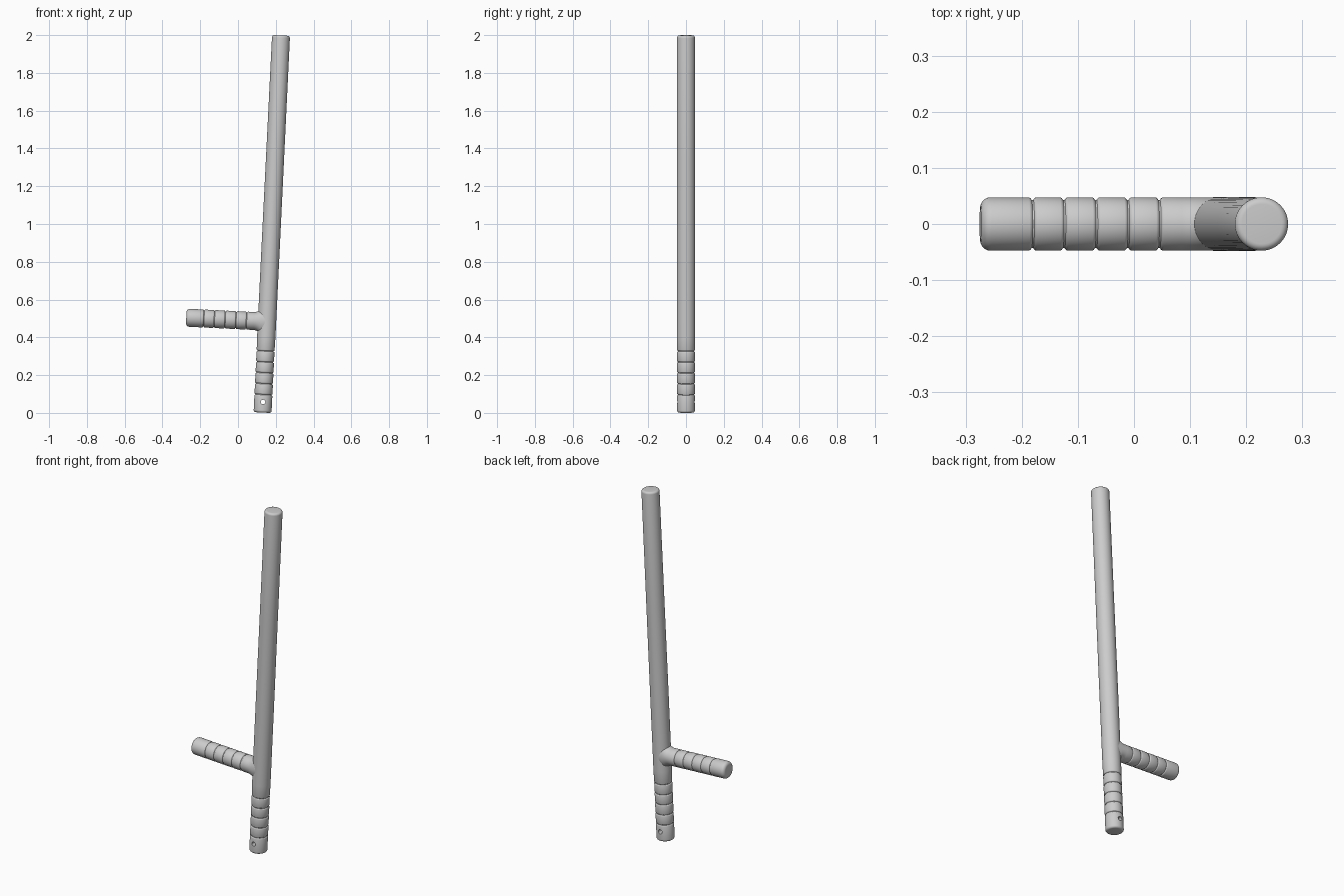
import bpy, bmesh, math
from mathutils import Matrix, Vector

if "Cube" in bpy.data.objects:
    bpy.data.objects.remove(bpy.data.objects["Cube"])

TILT = math.atan2(0.098, 2.0)
R = 0.0475
SEGS = 48
BASE = Vector((0.13, 0, 0.0018))
AXIS = Vector((math.sin(TILT), 0, math.cos(TILT)))


def groove(t, r=R):
    # soft-shouldered ring groove centred at t
    return [(t - 0.007, r), (t - 0.004, r - 0.001), (t - 0.0015, r - 0.0045),
            (t + 0.0015, r - 0.0045), (t + 0.004, r - 0.001), (t + 0.007, r)]


def round_end(t, r, b, sign):
    # quarter-round edge; sign -1 = start cap, +1 = end cap
    pts = [(t - sign * b * (1 - math.sin(a)), r - b * (1 - math.cos(a)))
           for a in [i * math.pi / 12 for i in range(7)]]
    return pts if sign > 0 else pts[::-1]


def lathe(name, profile, matrix, stretch=lambda t: 1.0):
    bm = bmesh.new()
    rings = []
    for t, r in profile:
        rings.append([bm.verts.new((r * stretch(t) * math.cos(2 * math.pi * i / SEGS),
                                    r * math.sin(2 * math.pi * i / SEGS), t))
                      for i in range(SEGS)])
    for a, b in zip(rings, rings[1:]):
        for i in range(SEGS):
            j = (i + 1) % SEGS
            bm.faces.new((a[i], a[j], b[j], b[i]))
    bm.faces.new(rings[0][::-1])
    bm.faces.new(rings[-1])
    bm.transform(matrix)
    bmesh.ops.recalc_face_normals(bm, faces=bm.faces)
    me = bpy.data.meshes.new(name)
    bm.to_mesh(me)
    bm.free()
    ob = bpy.data.objects.new(name, me)
    bpy.context.collection.objects.link(ob)
    return ob


def smooth(ob):
    bpy.ops.object.select_all(action='DESELECT')
    ob.select_set(True)
    bpy.context.view_layer.objects.active = ob
    bpy.ops.object.shade_smooth_by_angle(angle=math.radians(40))


# Shaft with ringed grip at the lower end
length = 1.9988
profile = round_end(0, R, 0.012, -1)
for t in (0.095, 0.153, 0.211, 0.268, 0.326):
    profile += groove(t)
profile += [(0.40, 0.0485), (0.9, 0.0485), (1.35, 0.048)]
profile += round_end(length, R, 0.012, 1)
shaft = lathe("shaft", profile, Matrix.Translation(BASE) @ Matrix.Rotation(TILT, 4, 'Y'))

# Cord hole through the butt
bpy.ops.mesh.primitive_cylinder_add(vertices=24, radius=0.012, depth=0.3,
                                    location=BASE + AXIS * 0.056,
                                    rotation=(math.pi / 2, 0, 0))
cutter = bpy.context.object
cutter.name = "cord_hole_cutter"
cutter.hide_render = True
mod = shaft.modifiers.new("cord_hole", 'BOOLEAN')
mod.operation = 'DIFFERENCE'
mod.solver = 'EXACT'
mod.object = cutter
bpy.context.view_layer.objects.active = shaft
bpy.ops.object.modifier_apply(modifier=mod.name)
bpy.data.objects.remove(cutter, do_unlink=True)
smooth(shaft)

# Side handle, square to the shaft, flaring where it joins
flare = [(s, R) for s in (0.01, 0.03, 0.038, 0.046, 0.054, 0.062, 0.07)]
profile = flare[:]
for s in (0.109, 0.165, 0.222, 0.279, 0.335):
    profile += groove(s)
profile += round_end(0.428, R, 0.018, 1)
place = Matrix.Translation(BASE + AXIS * 0.482) @ Matrix.Rotation(TILT - math.pi / 2, 4, 'Y')
handle = lathe("side_handle", profile, place,
               lambda s: 1 + 0.4 * (max(0.0, 0.07 - max(s, 0.03)) / 0.04) ** 2)
smooth(handle)
